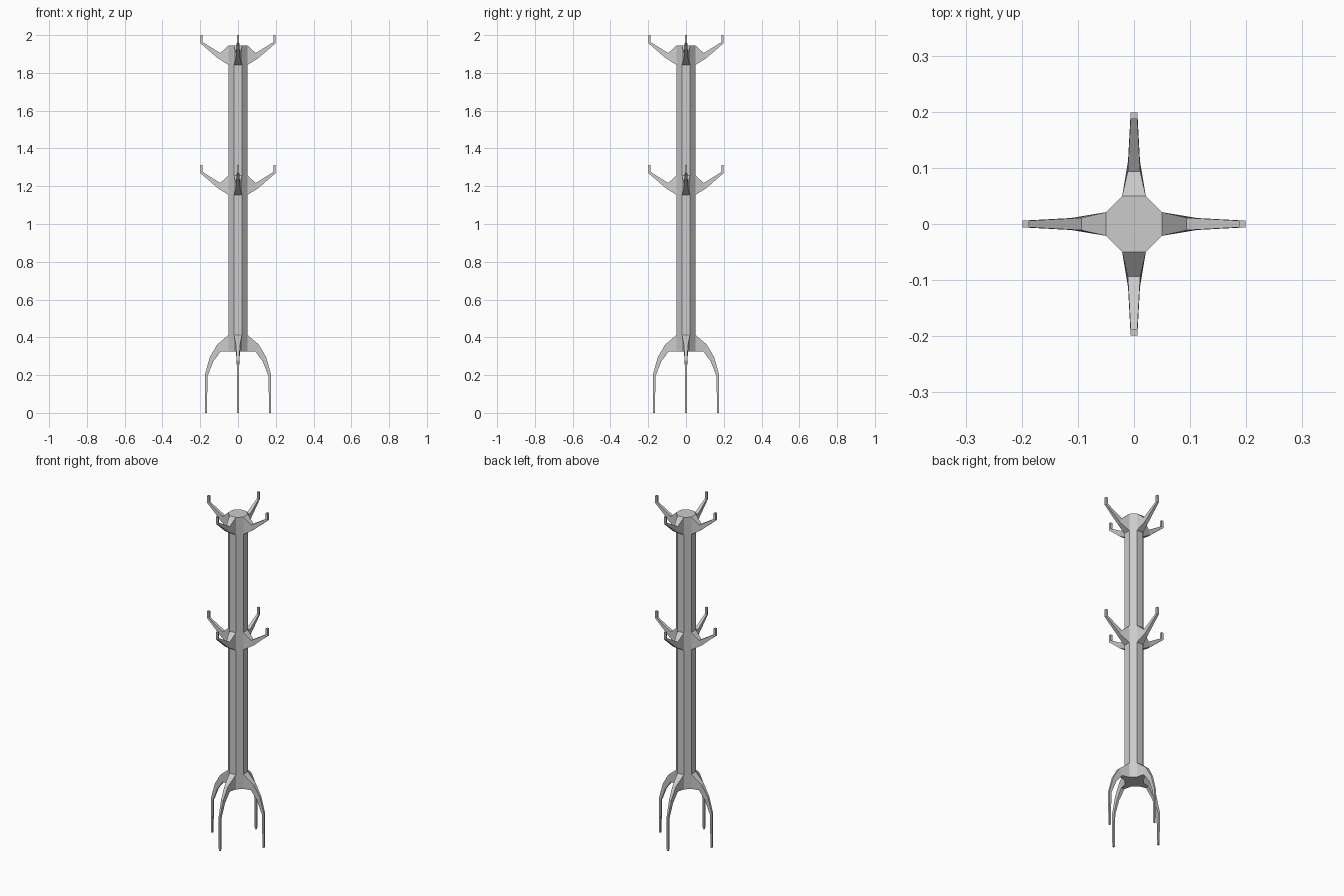
import bpy, bmesh
from math import pi
from mathutils import Matrix

cube = bpy.data.objects.get("Cube")
if cube:
    bpy.data.objects.remove(cube, do_unlink=True)

grey = bpy.data.materials.new("plain grey")
grey.use_nodes = True
colour = (0.6, 0.6, 0.6, 1)
grey.diffuse_color = colour
grey.node_tree.nodes["Principled BSDF"].inputs["Base Color"].default_value = colour


def finish(name, bm):
    bmesh.ops.recalc_face_normals(bm, faces=bm.faces)
    mesh = bpy.data.meshes.new(name)
    bm.to_mesh(mesh)
    bm.free()
    mesh.materials.append(grey)
    obj = bpy.data.objects.new(name, mesh)
    bpy.context.collection.objects.link(obj)
    return obj


def loft(bm, rings):
    for a, b in zip(rings, rings[1:]):
        for i in range(len(a)):
            j = (i + 1) % len(a)
            bm.faces.new((a[i], a[j], b[j], b[i]))
    bm.faces.new(rings[-1])


def arm(name, sections, lift, turn):
    """Loft a tapering arm; each section is (upper point, lower point, half width)."""
    bm = bmesh.new()
    rings = []
    for (xu, zu), (xl, zl), w in sections:
        rings.append([bm.verts.new(p) for p in (
            (xu, -w, zu + lift), (xu, w, zu + lift),
            (xl, w, zl + lift), (xl, -w, zl + lift))])
    loft(bm, rings)
    bmesh.ops.rotate(bm, verts=bm.verts, matrix=Matrix.Rotation(turn, 3, 'Z'))
    finish(name, bm)


# Octagonal pole
R, S, BOTTOM, TOP = 0.05, 0.021, 0.325, 1.945
outline = [(R, -S), (R, S), (S, R), (-S, R), (-R, S), (-R, -S), (-S, -R), (S, -R)]
bm = bmesh.new()
rings = [[bm.verts.new((x, y, z)) for x, y in outline] for z in (BOTTOM, TOP)]
loft(bm, rings)
bm.faces.new(rings[0])
finish("pole", bm)

# Hook: dips from the pole, rises outward, ends in an upright tip
hook = [
    ((R, TOP), (R, 1.842), S),
    ((0.094, 1.905), (0.105, 1.876), 0.011),
    ((0.187, 1.963), (0.199, 1.957), 0.006),
    ((0.187, 2.0), (0.199, 2.0), 0.006),
]
# Leg: arches outward then drops straight to the floor
leg = [
    ((R, 0.412), (R, BOTTOM), S),
    ((0.11, 0.362), (0.092, BOTTOM), 0.011),
    ((0.149, 0.295), (0.131, 0.272), 0.007),
    ((0.176, 0.2), (0.161, 0.195), 0.005),
    ((0.174, 0), (0.165, 0), 0.005),
]

for k, side in enumerate(("left", "back", "right", "front")):
    turn = k * pi / 2
    arm(side + "_upper_hook", hook, 0, turn)
    arm(side + "_middle_hook", hook, -0.688, turn)
    arm(side + "_leg", leg, 0, turn)
